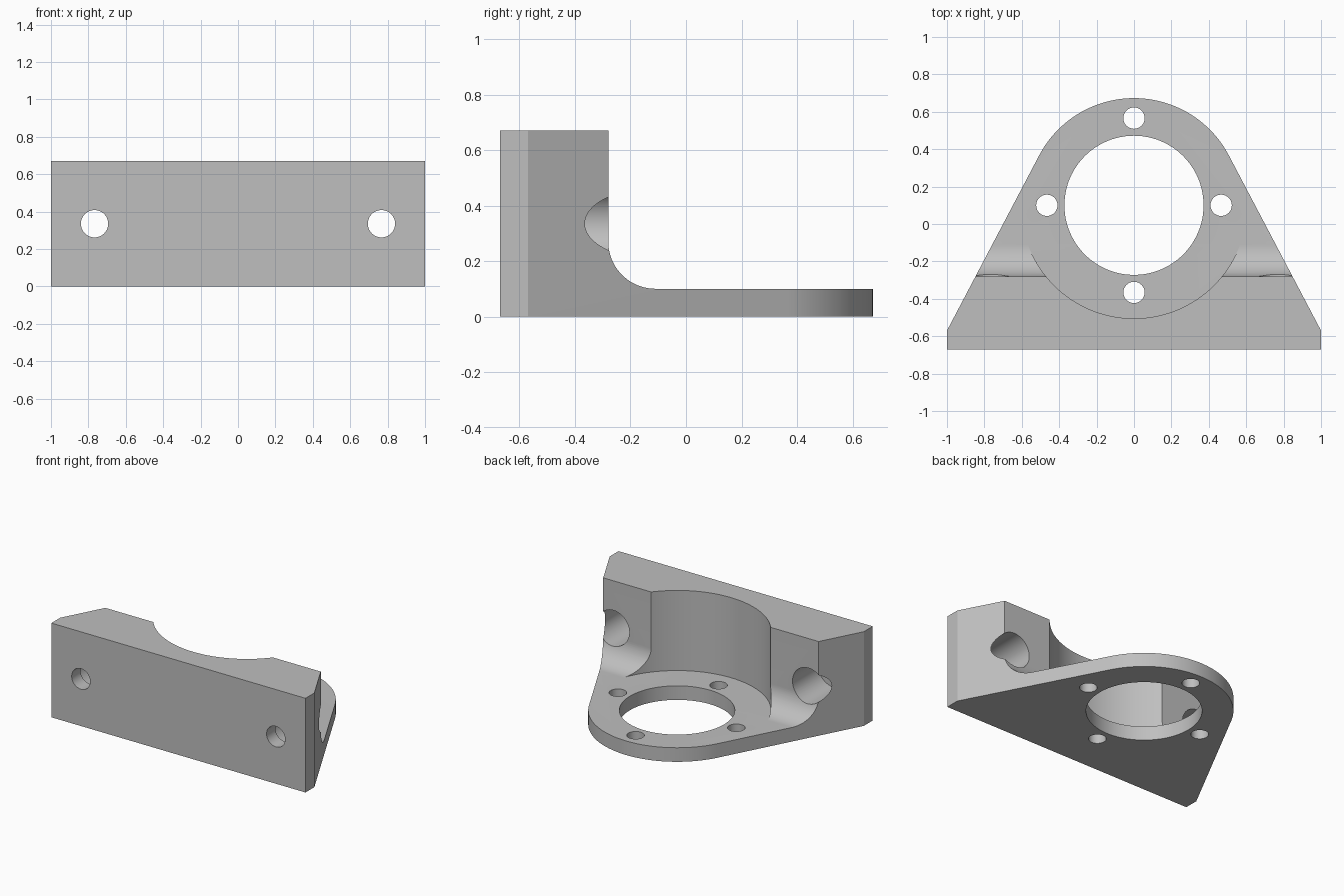
import bpy, bmesh, math
from mathutils import Matrix, Vector

cube = bpy.data.objects.get("Cube")
if cube:
    bpy.data.objects.remove(cube, do_unlink=True)

FRONT, SHOULDER, STEP = -0.67, -0.57, -0.28
HEIGHT, PLATE, FILLET = 0.67, 0.10, 0.17
CENTRE = Vector((0, 0.1))
ARC, POCKET, BORE = 0.573, 0.605, 0.372


def arc(cx, cy, r, start, end, n):
    """Points along an arc, angles in radians."""
    steps = [start + (end - start) * i / n for i in range(n + 1)]
    return [(cx + r * math.cos(a), cy + r * math.sin(a)) for a in steps]


def prism(name, points, direction):
    """Closed solid swept from a list of 3D points."""
    bm = bmesh.new()
    face = bm.faces.new([bm.verts.new(p) for p in points])
    swept = bmesh.ops.extrude_face_region(bm, geom=[face])["geom"]
    verts = [v for v in swept if isinstance(v, bmesh.types.BMVert)]
    bmesh.ops.translate(bm, verts=verts, vec=direction)
    bmesh.ops.recalc_face_normals(bm, faces=bm.faces)
    return add_object(name, bm)


def cylinder(name, start, direction, radius, sides=64):
    """Solid cylinder from a start point along a direction."""
    direction = Vector(direction)
    turn = direction.to_track_quat("Z", "Y").to_matrix().to_4x4()
    place = Matrix.Translation(Vector(start) + direction / 2) @ turn
    bm = bmesh.new()
    bmesh.ops.create_cone(bm, cap_ends=True, segments=sides, radius1=radius,
                          radius2=radius, depth=direction.length, matrix=place)
    return add_object(name, bm)


def add_object(name, bm):
    mesh = bpy.data.meshes.new(name)
    bm.to_mesh(mesh)
    bm.free()
    obj = bpy.data.objects.new(name, mesh)
    bpy.context.collection.objects.link(obj)
    return obj


def cut(target, tool, operation="DIFFERENCE"):
    """Apply a boolean and discard its tool."""
    tool.hide_render = True
    mod = target.modifiers.new(tool.name, "BOOLEAN")
    mod.operation, mod.solver, mod.object = operation, "EXACT", tool
    bpy.ops.object.select_all(action="DESELECT")
    bpy.context.view_layer.objects.active = target
    target.select_set(True)
    bpy.ops.object.modifier_apply(modifier=mod.name)
    bpy.data.objects.remove(tool, do_unlink=True)


# L-shaped side profile with a filleted inner corner
side = [(-0.8, 0), (0.8, 0), (0.8, PLATE)]
side += arc(STEP + FILLET, PLATE + FILLET, FILLET, -math.pi / 2, -math.pi, 20)
side += [(STEP, HEIGHT), (-0.8, HEIGHT)]
bracket = prism("mounting_bracket", [(-1.2, y, z) for y, z in side], (2.4, 0, 0))

# Plan outline: straight front, tapered sides tangent to a round back
corner = Vector((1, SHOULDER)) - CENTRE
tangent = math.atan2(corner.y, corner.x) + math.acos(ARC / corner.length)
plan = [(-1, SHOULDER), (-1, FRONT), (1, FRONT), (1, SHOULDER)]
plan += arc(CENTRE.x, CENTRE.y, ARC, tangent, math.pi - tangent, 64)
outline = prism("plan_outline", [(x, y, -0.2) for x, y in plan], (0, 0, 1.2))
cut(bracket, outline, "INTERSECT")

# Round pocket above the plate, and the main bore through it
cut(bracket, cylinder("pocket", (*CENTRE, PLATE), (0, 0, 1), POCKET, 128))
cut(bracket, cylinder("bore", (*CENTRE, -0.2), (0, 0, 0.6), BORE, 96))

# Four screw holes around the bore
for i in range(4):
    a = i * math.pi / 2
    x, y = CENTRE + 0.466 * Vector((math.cos(a), math.sin(a)))
    cut(bracket, cylinder("screw_hole", (x, y, -0.2), (0, 0, 0.6), 0.057, 32))

# Counterbored wall holes
for x in (-0.767, 0.767):
    cut(bracket, cylinder("wall_hole", (x, -0.8, 0.335), (0, 0.9, 0), 0.073, 48))
    cut(bracket, cylinder("counterbore", (x, -0.57, 0.335), (0, 0.7, 0), 0.125, 48))

# Plain grey finish
grey = bpy.data.materials.new("plain_grey")
grey.use_nodes = True
colour = (0.52, 0.52, 0.52, 1)
grey.diffuse_color = colour
grey.node_tree.nodes["Principled BSDF"].inputs["Base Color"].default_value = colour
bracket.data.materials.clear()
bracket.data.materials.append(grey)
for poly in bracket.data.polygons:
    poly.material_index = 0

bpy.ops.object.select_all(action="DESELECT")
bracket.select_set(True)
bpy.context.view_layer.objects.active = bracket
bpy.ops.object.shade_smooth_by_angle(angle=math.radians(25))
